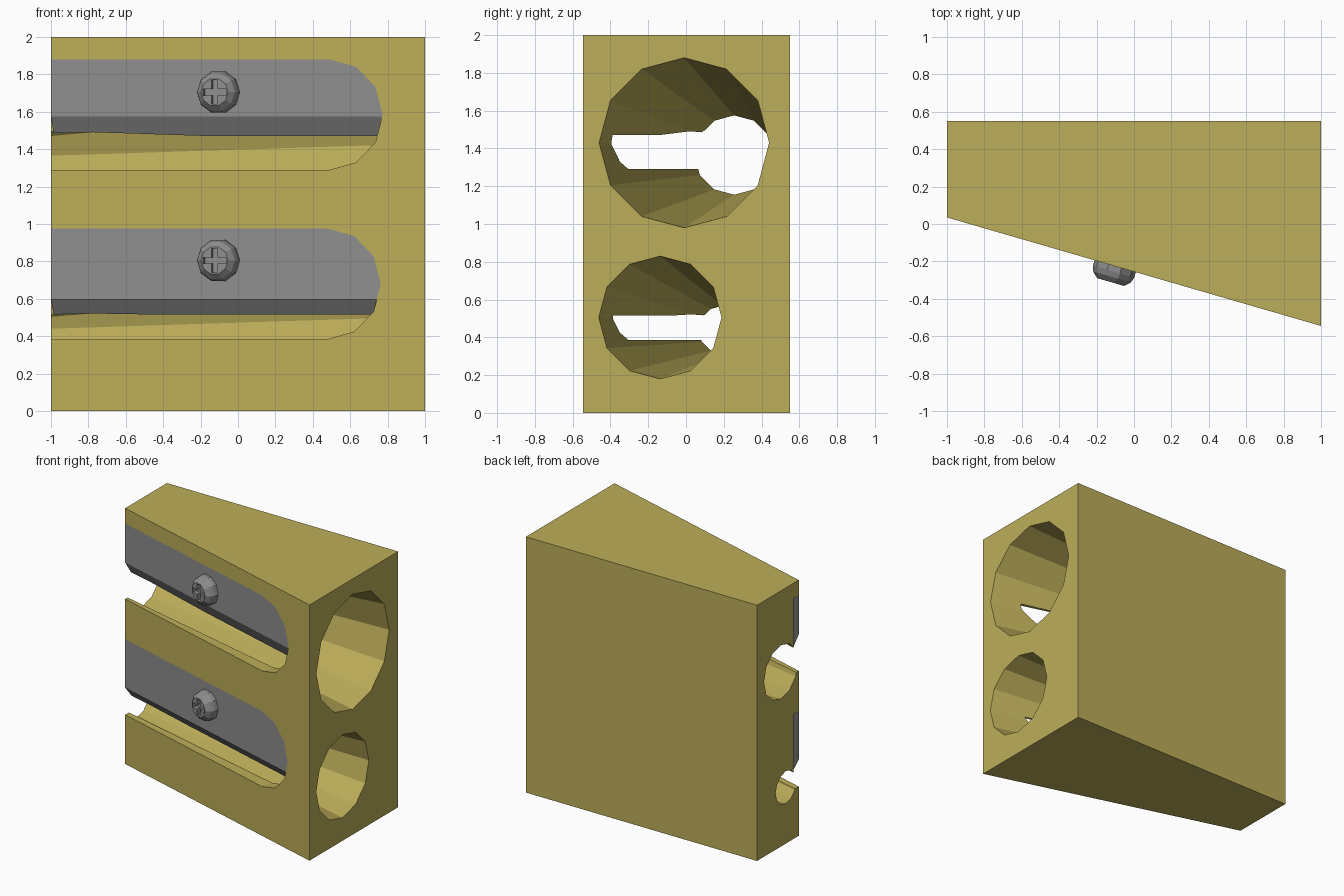
import bpy, bmesh
from math import sin, cos, pi, atan2
from mathutils import Matrix, Vector

if "Cube" in bpy.data.objects:
    bpy.data.objects.remove(bpy.data.objects["Cube"])

# Slanted front face frame: local x runs along the face, local y goes inward, z up
ANG = atan2(0.58, 2.0)
FACE = Matrix.Translation((0, -0.255, 0)) @ Matrix.Rotation(-ANG, 4, 'Z')
THICK = 0.06          # blade thickness


def material(name, rgb):
    m = bpy.data.materials.new(name)
    m.diffuse_color = (*rgb, 1)
    m.use_nodes = True
    m.node_tree.nodes["Principled BSDF"].inputs["Base Color"].default_value = m.diffuse_color
    return m


BRASS = material("brass", (0.50, 0.42, 0.10))
STEEL = material("steel", (0.27, 0.27, 0.27))


def loft(name, rings, mat, matrix=Matrix(), cuts=()):
    """Skin equal-length rings, cap the ends, then trim by planes."""
    bm = bmesh.new()
    rows = [[bm.verts.new(matrix @ Vector(p)) for p in r] for r in rings]
    n = len(rows[0])
    for a, b in zip(rows, rows[1:]):
        for i in range(n):
            j = (i + 1) % n
            bm.faces.new((a[i], a[j], b[j], b[i]))
    bm.faces.new(rows[0])
    bm.faces.new(rows[-1])
    for co, no in cuts:
        res = bmesh.ops.bisect_plane(
            bm, geom=bm.verts[:] + bm.edges[:] + bm.faces[:],
            plane_co=matrix @ Vector(co),
            plane_no=matrix.to_3x3() @ Vector(no), clear_outer=True)
        edges = [e for e in res['geom_cut'] if isinstance(e, bmesh.types.BMEdge)]
        bmesh.ops.edgeloop_fill(bm, edges=edges)
    bmesh.ops.recalc_face_normals(bm, faces=bm.faces)
    me = bpy.data.meshes.new(name)
    bm.to_mesh(me)
    bm.free()
    me.materials.append(mat)
    ob = bpy.data.objects.new(name, me)
    bpy.context.collection.objects.link(ob)
    return ob


def prism(name, pts, d0, d1, mat, matrix=FACE, cuts=()):
    """Extrude an (x, z) outline from depth d0 to d1 into the front face."""
    rings = [[(x, d, z) for x, z in pts] for d in (d0, d1)]
    return loft(name, rings, mat, matrix, cuts)


def cut(ob, cutter):
    m = ob.modifiers.new("cut", 'BOOLEAN')
    m.operation = 'DIFFERENCE'
    m.solver = 'EXACT'
    m.material_mode = 'TRANSFER'
    m.object = cutter
    bpy.context.view_layer.objects.active = ob
    bpy.ops.object.modifier_apply(modifier=m.name)


def bore(big, small):
    """Twelve-sided tapered hole; ends are (y, z, radius) at x = 1 and x = -1."""
    rings = []
    for x in (-1.05, 1.05):
        t = (x + 1) / 2
        y, z, r = (s + (b - s) * t for b, s in zip(big, small))
        rings.append([(x, y + r * cos(i * pi / 6), z + r * sin(i * pi / 6))
                      for i in range(12)])
    return loft("bore_cutter", rings, BRASS)


def slot_outline(left, cx, cz, r=0.295):
    arc = [(cx + r * cos(a * pi / 6), cz + r * sin(a * pi / 6)) for a in range(-3, 4)]
    return [(left, cz - r)] + arc + [(left, cz + r)]


# Wedge-shaped body
wedge = [(-1, 0.035), (1, -0.545), (1, 0.55), (-1, 0.55)]
body = loft("body", [[(x, y, z) for x, y in wedge] for z in (0, 2)], BRASS)

# (name, bore big end, bore small end, slot end x, slot z, bevel z, edge z, screw z)
UNITS = [
    ("upper", (-0.01, 1.43, 0.45), (0.255, 1.365, 0.21), 0.49, 1.585, 1.575, 1.47, 1.705),
    ("lower", (-0.137, 0.505, 0.325), (0.194, 0.44, 0.127), 0.48, 0.68, 0.595, 0.515, 0.805),
]

for name, big, small, ex, sz, bevel, edge, screw_z in UNITS:
    cx = ex / cos(ANG)
    hole = bore(big, small)

    # Blade seat and the open slot below the cutting edge
    open_pts = slot_outline(-1.3, cx, sz)
    seat = prism("seat_cutter", open_pts, -0.2, THICK, BRASS)
    slot = prism("slot_cutter", open_pts, -0.2, 0.15, BRASS,
                 cuts=[((0, 0, edge), (0, 0, 1))])
    for c in (hole, seat, slot):
        cut(body, c)

    # Blade with bevelled cutting edge, hollowed by the bore
    blade = prism(name + "_blade", slot_outline(-1 / cos(ANG), cx, sz), 0, THICK, STEEL,
                  cuts=[((0, 0, bevel), (0, edge - bevel, -THICK))])
    cut(blade, hole)

    # Ten-sided screw head with cross recess
    at = FACE @ Matrix.Translation((-0.105, 0, screw_z))
    rings = [[(r * cos(i * pi / 5), d, r * sin(i * pi / 5)) for i in range(10)]
             for r, d in ((0.115, 0.02), (0.115, -0.03), (0.105, -0.06), (0.075, -0.088))]
    screw = loft(name + "_screw", rings, STEEL, at)
    a, b = 0.017, 0.064
    quarter = [(b, -a), (b, a), (a, a)]
    cross = []
    for k in range(4):
        c, s = (1, 0, -1, 0)[k], (0, 1, 0, -1)[k]
        cross += [(x * c - z * s, x * s + z * c) for x, z in quarter]
    recess = prism("recess_cutter", cross, -0.2, -0.055, STEEL, at)
    cut(screw, recess)

    for c in (hole, seat, slot, recess):
        bpy.data.objects.remove(c)
